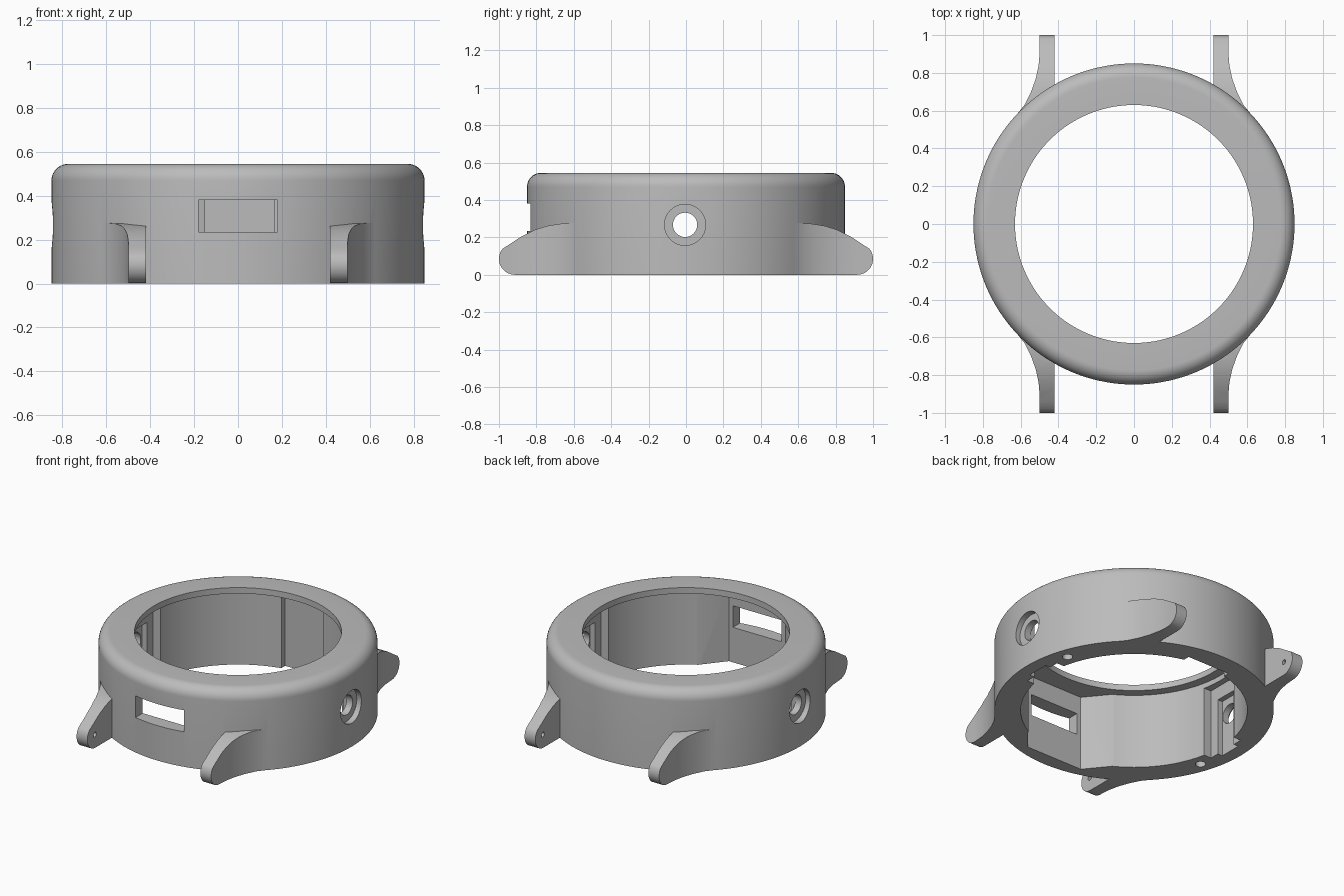
import bpy, bmesh
from math import sin, cos, pi, radians

cube = bpy.data.objects.get("Cube")
if cube:
    bpy.data.objects.remove(cube, do_unlink=True)

metal = bpy.data.materials.new("plain_grey")
metal.use_nodes = True
metal.diffuse_color = (0.5, 0.5, 0.5, 1)
metal.node_tree.nodes["Principled BSDF"].inputs["Base Color"].default_value = (0.5, 0.5, 0.5, 1)


def finish(name, bm):
    bmesh.ops.recalc_face_normals(bm, faces=bm.faces)
    mesh = bpy.data.meshes.new(name)
    bm.to_mesh(mesh)
    bm.free()
    mesh.materials.append(metal)
    obj = bpy.data.objects.new(name, mesh)
    bpy.context.collection.objects.link(obj)
    return obj


def prism(name, points, axis, lo, hi):
    """Extrude a 2D outline along an axis from lo to hi."""
    place = {"x": lambda a, b, t: (t, a, b),
             "y": lambda a, b, t: (a, t, b),
             "z": lambda a, b, t: (a, b, t)}[axis]
    bm = bmesh.new()
    low, high = ([bm.verts.new(place(a, b, t)) for a, b in points] for t in (lo, hi))
    bm.faces.new(low)
    bm.faces.new(high)
    n = len(points)
    for i in range(n):
        j = (i + 1) % n
        bm.faces.new((low[i], low[j], high[j], high[i]))
    return finish(name, bm)


def arc(a, b, r, start=0, end=360, steps=32):
    full = end - start == 360
    count = steps if full else steps + 1
    angles = [radians(start + (end - start) * i / steps) for i in range(count)]
    return [(a + r * cos(t), b + r * sin(t)) for t in angles]


def rect(a0, a1, b0, b1):
    return [(a0, b0), (a1, b0), (a1, b1), (a0, b1)]


def combine(target, other, operation="DIFFERENCE"):
    """Apply a boolean and delete the helper."""
    mod = target.modifiers.new("cut", "BOOLEAN")
    mod.operation, mod.solver, mod.object = operation, "EXACT", other
    bpy.context.view_layer.update()
    graph = bpy.context.evaluated_depsgraph_get()
    mesh = bpy.data.meshes.new_from_object(target.evaluated_get(graph))
    target.modifiers.clear()
    target.data = mesh
    bpy.data.objects.remove(other, do_unlink=True)


# Round case: lipped ring profile turned around z
profile = [(0.69, 0), (0.69, 0.505), (0.63, 0.505), (0.63, 0.545)]
profile += arc(0.775, 0.47, 0.075, 90, 0, 10) + [(0.85, 0)]
bm = bmesh.new()
verts = [bm.verts.new((r, 0, z)) for r, z in profile]
edges = [bm.edges.new((verts[i], verts[i - 1])) for i in range(len(verts))]
bmesh.ops.spin(bm, geom=verts + edges, cent=(0, 0, 0), axis=(0, 0, 1),
               angle=2 * pi, steps=144)
bmesh.ops.remove_doubles(bm, verts=bm.verts, dist=0.0005)
case = finish("case", bm)

# Four strap lugs: plan outline intersected with side outline
plan = [(0.42, 1.05), (0.5, 1.05), (0.5, 0.9), (0.505, 0.84), (0.52, 0.77),
        (0.545, 0.7), (0.58, 0.63), (0.64, 0.555), (0.57, 0.48), (0.42, 0.61)]
side = [(0.4, -0.0), (0.915, 0)] + arc(0.915, 0.085, 0.085, -75, 40, 12)
side += [(0.94, 0.165), (0.88, 0.205), (0.81, 0.24), (0.74, 0.262),
         (0.67, 0.273), (0.6, 0.276), (0.4, 0.276)]
for sx in (-1, 1):
    for sy in (-1, 1):
        lug = prism("lug", [(sx * x, sy * y) for x, y in plan], "z", -0.1, 0.4)
        outline = prism("lug_side", [(sy * y, z) for y, z in side], "x", sx * 0.3, sx * 0.8)
        combine(lug, outline, "INTERSECT")
        # Blind hole for the strap pin
        pin = prism("pin_hole", arc(sy * 0.92, 0.09, 0.016, steps=16), "x", sx * 0.4, sx * 0.46)
        combine(lug, pin)
        combine(case, lug, "UNION")

# Flat-bottomed flared recess inside the front, with its window
combine(case, prism("front_recess", [(-0.21, -0.755), (0.21, -0.755), (0.345, -0.59),
                                     (-0.345, -0.59)], "z", -0.1, 0.505))
combine(case, prism("window", rect(-0.18, 0.18, 0.235, 0.38), "y", -1, -0.6))

# Shallow recess inside the back
combine(case, prism("back_recess", rect(-0.15, 0.165, 0.6, 0.715), "z", -0.1, 0.505))

# Side button seats: stepped inner recess, through hole and counterbore
for s in (-1, 1):
    combine(case, prism("outer_step", rect(-0.14, 0.14, -0.1, 0.47), "x", s * 0.6, s * 0.73))
    combine(case, prism("inner_step", rect(-0.075, 0.075, -0.1, 0.38), "x", s * 0.6, s * 0.765))
    combine(case, prism("button_hole", arc(-0.005, 0.267, 0.065), "x", s * 0.6, s * 1))
    combine(case, prism("counterbore", arc(-0.005, 0.267, 0.11), "x", s * 0.81, s * 1))
    # Screw hole in the underside
    combine(case, prism("screw_hole", arc(s * 0.73, s * 0.24, 0.032, steps=20), "z", -0.1, 0.15))

# Smooth curved walls, sharp edges kept
bpy.ops.object.select_all(action="DESELECT")
case.select_set(True)
bpy.context.view_layer.objects.active = case
bpy.ops.object.shade_smooth_by_angle(angle=radians(30))
